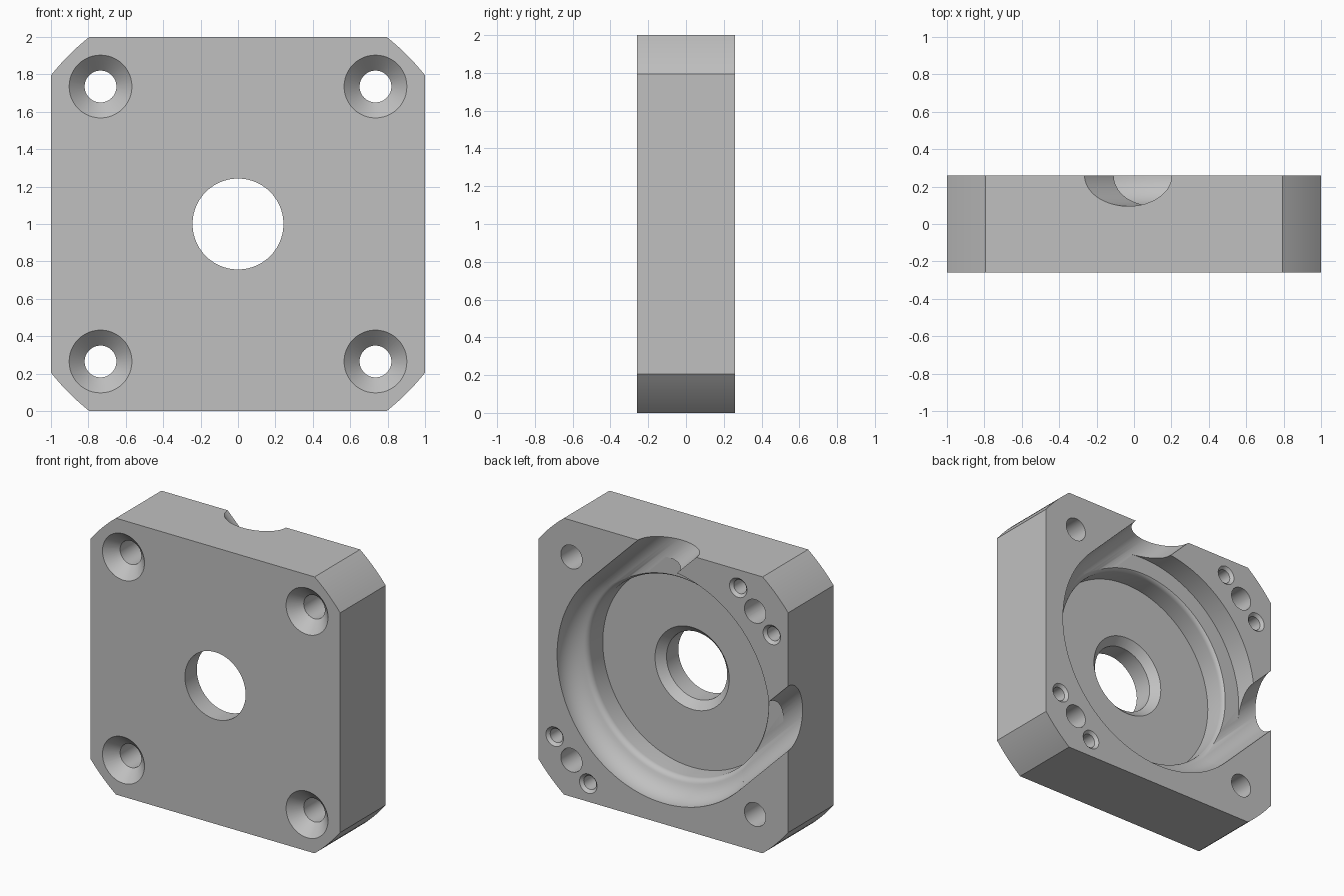
import bpy, bmesh, math
from mathutils import Matrix, Vector

cube = bpy.data.objects.get("Cube")
if cube:
    bpy.data.objects.remove(cube, do_unlink=True)

HALF = 0.26            # half thickness of the plate
RING, TUBE = 0.685, 0.165
WALL = RING + TUBE     # outer edge of the ring channel
FLOOR_R, FILLET = 0.715, 0.05
FLOOR_Y = HALF - 2 * TUBE
BOLT = 0.735

grey = bpy.data.materials.new("machined grey")
grey.use_nodes = True
colour = (0.53, 0.53, 0.53, 1)
grey.diffuse_color = colour
grey.node_tree.nodes["Principled BSDF"].inputs["Base Color"].default_value = colour


def finish(name, bm):
    bmesh.ops.remove_doubles(bm, verts=bm.verts, dist=1e-5)
    bmesh.ops.recalc_face_normals(bm, faces=bm.faces)
    mesh = bpy.data.meshes.new(name)
    bm.to_mesh(mesh)
    bm.free()
    mesh.materials.append(grey)
    obj = bpy.data.objects.new(name, mesh)
    bpy.context.collection.objects.link(obj)
    return obj


def prism(name, outline, y0, y1):
    """Extrude an (x, z) outline along y."""
    bm = bmesh.new()
    face = bm.faces.new([bm.verts.new((x, y0, z)) for x, z in outline])
    new = bmesh.ops.extrude_face_region(bm, geom=[face])["geom"]
    bmesh.ops.translate(bm, vec=(0, y1 - y0, 0),
                        verts=[v for v in new if isinstance(v, bmesh.types.BMVert)])
    return finish(name, bm)


def lathe(name, profile, x=0, z=1, steps=48):
    """Turn an (r, y) profile about the y axis through x, z."""
    bm = bmesh.new()
    verts = [bm.verts.new((r, y, 0)) for r, y in profile]
    edges = [bm.edges.new(pair) for pair in zip(verts, verts[1:])]
    bmesh.ops.spin(bm, geom=verts + edges, cent=(0, 0, 0), axis=(0, 1, 0),
                   angle=2 * math.pi, steps=steps)
    bmesh.ops.translate(bm, vec=(x, 0, z), verts=bm.verts)
    return finish(name, bm)


def cut(body, cutter):
    cutter.hide_render = True
    mod = body.modifiers.new("cut", 'BOOLEAN')
    mod.operation, mod.solver, mod.object = 'DIFFERENCE', 'EXACT', cutter
    bpy.context.view_layer.objects.active = body
    bpy.ops.object.modifier_apply(modifier=mod.name)
    bpy.data.objects.remove(cutter, do_unlink=True)


def diagonal(s, t):
    """Across the two channels (s) and along them (t), to x, z."""
    return ((s - t) * math.sqrt(0.5), 1 + (s + t) * math.sqrt(0.5))


# Square plate with corners turned to a large radius
corner_r = math.hypot(0.795, 1)
a0, a1 = math.atan2(0.795, 1), math.atan2(1, 0.795)
outline = []
for quarter in range(4):
    for i in range(9):
        a = a0 + (a1 - a0) * i / 8 + quarter * math.pi / 2
        outline.append((corner_r * math.cos(a), 1 + corner_r * math.sin(a)))
plate = prism("housing_plate", outline, -HALF, HALF)

# Ring pocket: round channel, rounded lip, straight wall and flat floor
reach = TUBE + FILLET
lip_r = FLOOR_R + FILLET
lip_depth = math.sqrt(reach ** 2 - (lip_r - RING) ** 2)
tangent = math.atan2(lip_depth, lip_r - RING)
profile = [(0, HALF + 0.05), (WALL, HALF + 0.05)]
for i in range(13):
    a = tangent * i / 12
    profile.append((RING + TUBE * math.cos(a), HALF - TUBE * math.sin(a)))
for i in range(1, 9):
    a = tangent * (1 - i / 8)
    profile.append((lip_r - FILLET * math.cos(a),
                    HALF - lip_depth + FILLET * math.sin(a)))
profile += [(FLOOR_R, FLOOR_Y), (0, FLOOR_Y)]
cut(plate, lathe("pocket_cutter", profile, steps=128))

# Two parallel half-round channels leaving the ring
for side in (-1, 1):
    bm = bmesh.new()
    bmesh.ops.create_cone(bm, cap_ends=True, segments=64, radius1=TUBE,
                          radius2=TUBE, depth=1.6)
    turn = Vector((-1, 0, 1)).to_track_quat('Z', 'Y').to_matrix().to_4x4()
    x, z = diagonal(side * RING, 0.79)
    bmesh.ops.transform(bm, matrix=Matrix.Translation((x, HALF, z)) @ turn, verts=bm.verts)
    cut(plate, finish("channel_cutter", bm))

# Flat shelf between the channels
edge_s, shelf_r = RING - 0.001, WALL + 0.001
start = math.acos(edge_s / shelf_r)
shelf = [diagonal(-edge_s, 0.01), diagonal(edge_s, 0.01)]
for i in range(41):
    a = start + (math.pi - 2 * start) * i / 40
    shelf.append(diagonal(shelf_r * math.cos(a), shelf_r * math.sin(a)))
cut(plate, prism("shelf_cutter", shelf, HALF - TUBE + 0.001, HALF + 0.08))

# Central bore, chamfered at the pocket floor
cut(plate, lathe("bore_cutter", [
    (0, -0.35), (0.243, -0.35), (0.243, FLOOR_Y - 0.054),
    (0.317, FLOOR_Y + 0.02), (0, FLOOR_Y + 0.02)], steps=80))

# Countersunk bolt holes at the four corners
for sx in (-1, 1):
    for sz in (-1, 1):
        cut(plate, lathe("bolt_cutter", [
            (0, -HALF - 0.05), (0.218, -HALF - 0.05), (0.085, -HALF + 0.083),
            (0.085, HALF + 0.1), (0, HALF + 0.1)], sx * BOLT, 1 + sz * BOLT))

# Chamfered blind holes either side of two opposite bolts
for end in (-1, 1):
    for side in (-1, 1):
        x, z = diagonal(side * 0.19, end * BOLT * math.sqrt(2))
        cut(plate, lathe("pin_cutter", [
            (0, 0.06), (0.05, 0.06), (0.05, HALF - 0.02),
            (0.09, HALF + 0.02), (0, HALF + 0.02)], x, z, 32))

# Smooth turned surfaces, sharp machined edges
bpy.ops.object.select_all(action='DESELECT')
plate.select_set(True)
bpy.context.view_layer.objects.active = plate
bpy.ops.object.shade_smooth_by_angle(angle=math.radians(30))
